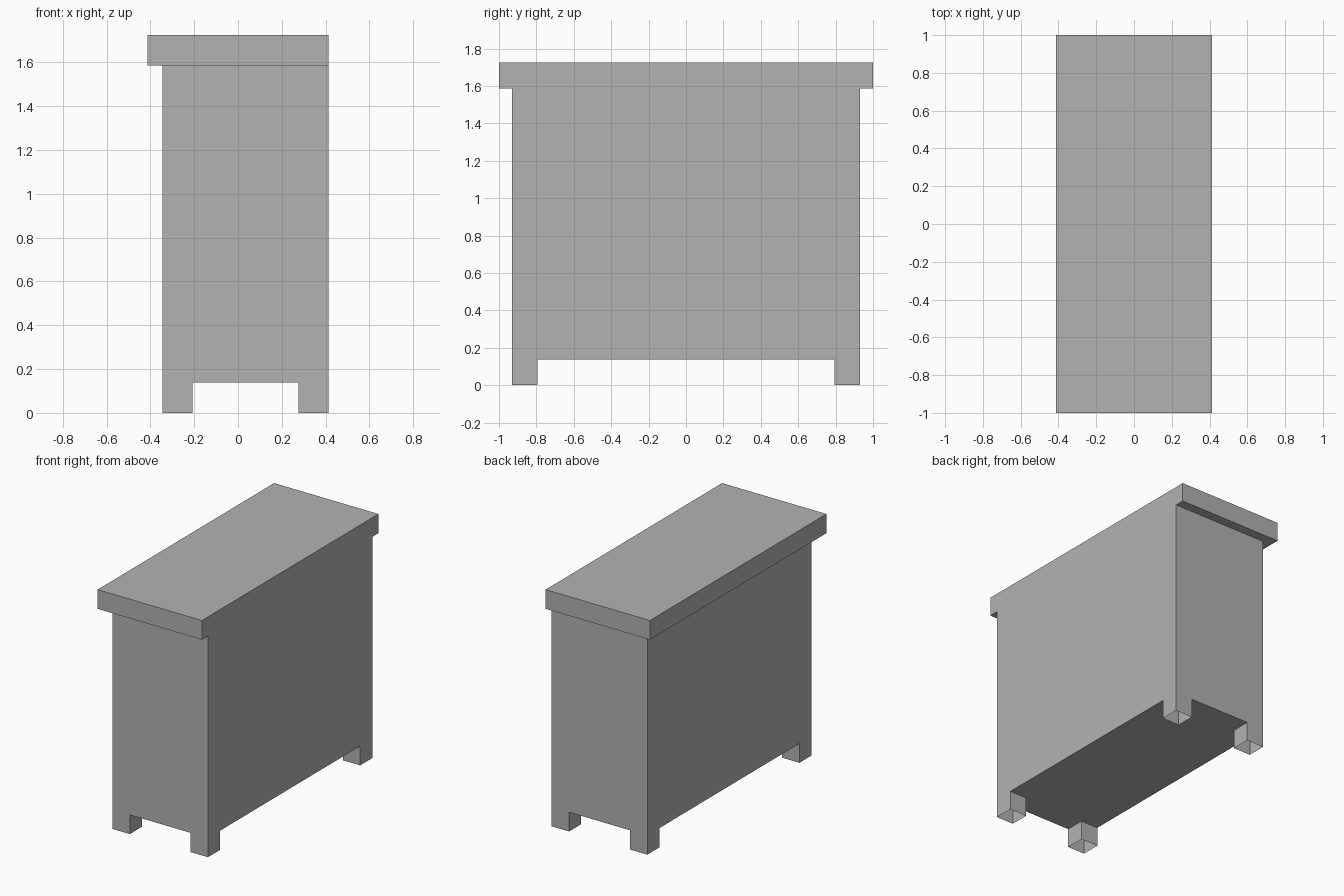
import bpy, bmesh

if "Cube" in bpy.data.objects:
    bpy.data.objects.remove(bpy.data.objects["Cube"])

U = 2 / 29  # the model sits on a regular grid, 29 steps long

grey = bpy.data.materials.new("plain_grey")
grey.diffuse_color = (0.448, 0.448, 0.448, 1)
grey.use_nodes = True
grey.node_tree.nodes["Principled BSDF"].inputs["Base Color"].default_value = grey.diffuse_color


def box(name, lo, hi, open_top=False, open_bottom=False):
    """Box between two grid corners, optionally without its top or bottom."""
    bm = bmesh.new()
    bmesh.ops.create_cube(bm, size=1)
    for v in bm.verts:
        v.co = [(a if c < 0 else b) * U for c, a, b in zip(v.co, lo, hi)]
    bm.normal_update()
    drop = [f for f in bm.faces
            if (open_top and f.normal.z > 0.5) or (open_bottom and f.normal.z < -0.5)]
    bmesh.ops.delete(bm, geom=drop, context='FACES')
    mesh = bpy.data.meshes.new(name)
    bm.to_mesh(mesh)
    bm.free()
    mesh.materials.append(grey)
    obj = bpy.data.objects.new(name, mesh)
    bpy.context.collection.objects.link(obj)
    return obj


# Overhanging top, flush with the body on the right side
box("top_slab", (-6, -14.5, 23), (6, 14.5, 25))

# Main body
box("cabinet_body", (-5, -13.5, 2), (6, 13.5, 23), open_top=True)

# Four square legs, hollow and open underneath
for side, x in (("left", -5), ("right", 4)):
    for end, y in (("front", -13.5), ("back", 11.5)):
        box(f"{end}_{side}_leg", (x, y, 0), (x + 2, y + 2, 2),
            open_top=True, open_bottom=True)
